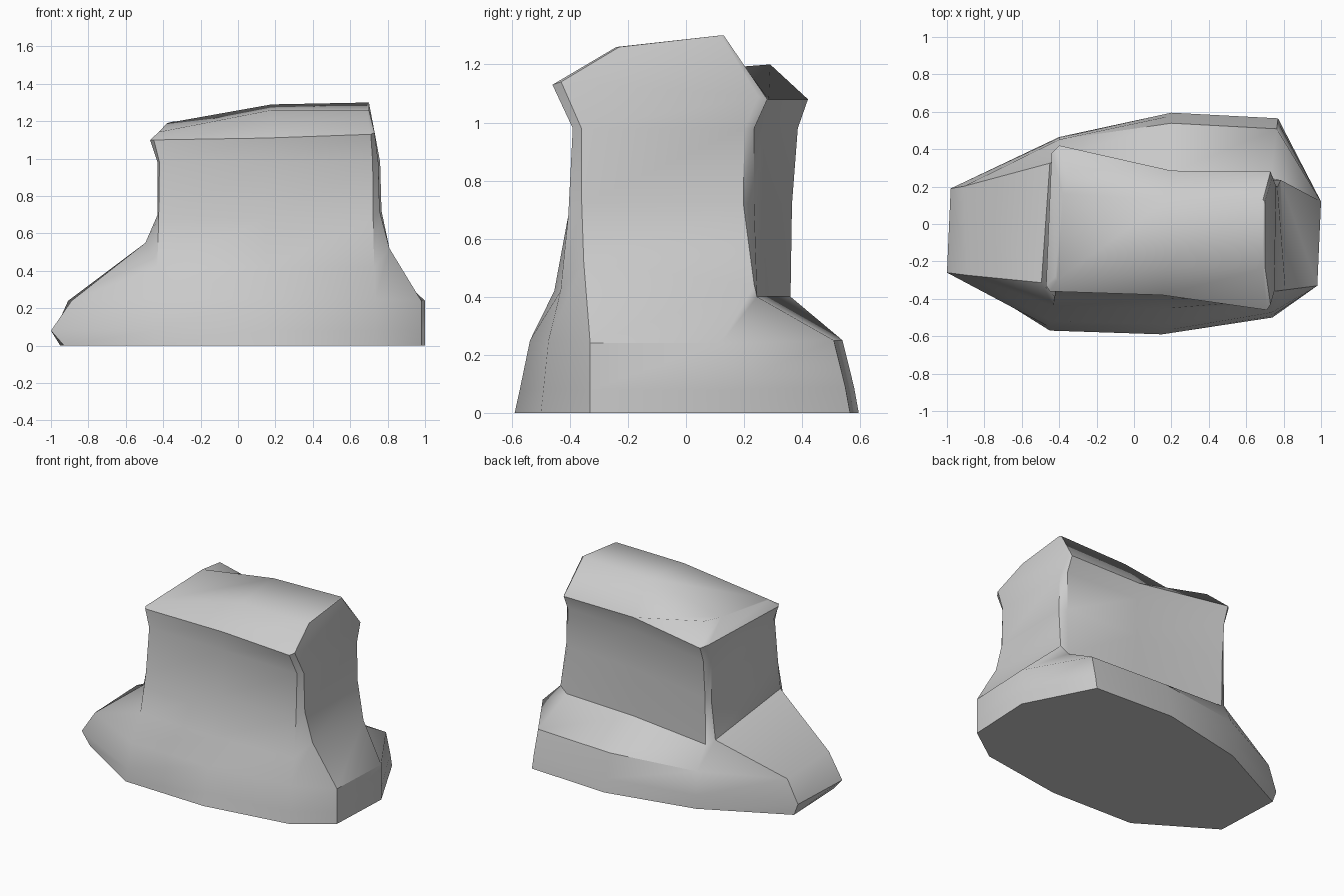
import bpy, bmesh
from mathutils import Vector

if "Cube" in bpy.data.objects:
    bpy.data.objects.remove(bpy.data.objects["Cube"])

# Outlines run: 3 front points, 2 right, 3 back, 2 left
SIDES = "FFFRRBBBLL"
foot = [(-.45, -.57), (.15, -.59), (.74, -.50), (.98, -.33), (1.0, .12),
        (.77, .565), (.2, .595), (-.4, .465), (-.95, .19), (-.93, -.27)]
neck = [(-.42, -.36), (.15, -.37), (.72, -.39), (.75, -.36), (.76, .20),
        (.73, .235), (.2, .265), (-.40, .385), (-.43, .34), (-.43, -.32)]
cap_rim = [(-.45, -.36, 1.10), (.15, -.38, 1.11), (.71, -.46, 1.13),
           (.73, -.43, 1.14), (.74, .25, 1.09), (.73, .28, 1.08),
           (.2, .285, 1.08), (-.40, .42, 1.08), (-.44, .38, 1.10), (-.47, -.33, 1.10)]
cap_top = [(-.41, -.30, 1.145), (.18, -.23, 1.26), (.69, -.24, 1.26),
           (.70, -.23, 1.26), (.70, .12, 1.30), (.69, .13, 1.30),
           (.18, .13, 1.29), (-.34, .29, 1.20), (-.38, .16, 1.19), (-.42, -.28, 1.145)]

# Per-side profiles: (blend from foot to neck, height)
toe = {"F": (.08, .08), "R": (0, .08), "B": (.05, .09), "L": (-.06, .08)}
shoulder = {"F": (.24, .25), "R": (0, .24), "B": (.17, .25), "L": (.08, .24)}
ankle = {"F": (.62, .42), "R": (.74, .52), "B": (.97, .40), "L": (.87, .55)}
shaft = {"F": (.86, .68), "R": (.97, .72), "B": (1, .72), "L": (1, .70)}


def level(profile):
    ring = []
    for side, a, b in zip(SIDES, foot, neck):
        t, z = profile[side]
        ring.append(Vector(a).lerp(Vector(b), t).to_3d() + Vector((0, 0, z)))
    return ring


def flat(outline, z):
    return [Vector((x, y, z)) for x, y in outline]


# Nose of the foot bulges at the left
nose = level(toe)
nose[8] = Vector((-.98, .19, .08))
nose[9] = Vector((-1.0, -.26, .08))
# Back of the shaft leans inward, its corners meeting the foot lower down
waist = level(shaft)
waist[7].y = .365
heel = level(ankle)
heel[7].y = .36
heel[4] = Vector((.785, .235, .44))
heel[8] = Vector((-.45, .325, .43))

rings = [flat(foot, 0), nose, level(shoulder), heel, waist,
         flat(neck, .98), cap_rim, cap_top]

# Loft the block, leaving one cap panel open for the folded back corner
bm = bmesh.new()
loops = [[bm.verts.new(p) for p in r] for r in rings]
n = len(SIDES)
rim, top = loops[-2:]
for lo, hi in zip(loops, loops[1:]):
    for i in range(n):
        j = (i + 1) % n
        if hi is top and i == 6:
            continue
        bm.faces.new((lo[i], lo[j], hi[j], hi[i]))

# Folded back corner of the cap
bm.faces.new((rim[6], rim[7], top[7]))
bm.faces.new((rim[6], top[7], top[8]))
bm.faces.new((rim[6], top[8], top[6]))

# Sole and sloping cap
bm.faces.new(loops[0][::-1])
for face in ((0, 1, 6), (0, 6, 8, 9), (1, 2, 5, 6), (2, 3, 4, 5)):
    bm.faces.new([top[i] for i in face])
bmesh.ops.recalc_face_normals(bm, faces=bm.faces)

mesh = bpy.data.meshes.new("rock_block")
bm.to_mesh(mesh)
bm.free()
obj = bpy.data.objects.new("rock_block", mesh)
bpy.context.collection.objects.link(obj)
bpy.context.view_layer.objects.active = obj
obj.select_set(True)
bpy.ops.object.shade_smooth_by_angle(angle=0.65)

# Soften the folds across the top of the cap
for e in mesh.edges:
    a, b = (mesh.vertices[v].co for v in e.vertices)
    if max(a.z, b.z) > 1.14 and min(a.x, b.x) < .65 and min(a.z, b.z) > 1.07:
        e.use_edge_sharp = False
